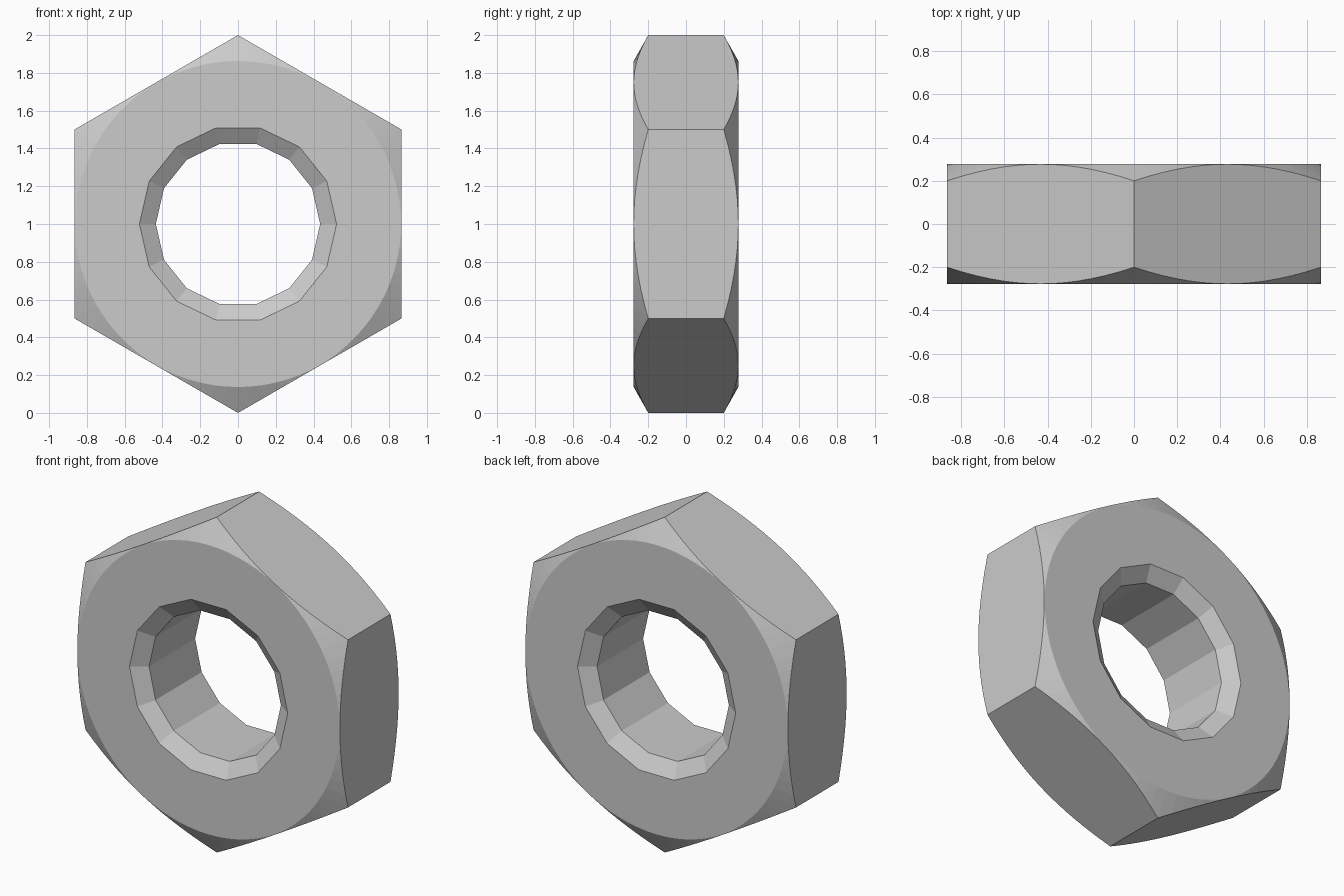
import bpy, bmesh
from math import pi, cos, sin, tau

if "Cube" in bpy.data.objects:
    bpy.data.objects.remove(bpy.data.objects["Cube"])

SEGS = 84                      # divisible by 6 (hexagon) and 14 (bore)
HALF, CORNER_Y = 0.277, 0.2    # half thickness at face / at hex corners
APOTHEM = cos(pi / 6)


def polygon_radius(angle, sides, radius, start):
    """Distance from centre to the edge of a regular polygon."""
    step = tau / sides
    return radius * cos(step / 2) / cos((angle - start) % step - step / 2)


def bore(radius):
    return lambda a: polygon_radius(a, 14, radius, 0)


def hexagon(a):
    return polygon_radius(a, 6, 1.0, pi / 6)


def chamfer_y(a):
    # Conical chamfer cutting the hexagon corners
    return HALF - (hexagon(a) - APOTHEM) * (HALF - CORNER_Y) / (1 - APOTHEM)


# Half section from bore to rim: (radius, y) as functions of angle
half = [
    (bore(0.435), lambda a: HALF - 0.06),      # bore wall
    (bore(0.522), lambda a: HALF),             # bore countersink
    (lambda a: 0.863, lambda a: HALF),         # round bearing face
    (hexagon, chamfer_y),                      # chamfered hexagon rim
]
section = [(r, y, -1) for r, y in half] + [(r, y, 1) for r, y in reversed(half)]

# Hexagonal nut: closed loft of rings around the y axis
bm = bmesh.new()
rings = []
for r, y, side in section:
    angles = [tau * i / SEGS for i in range(SEGS)]
    rings.append([bm.verts.new((r(a) * cos(a), side * y(a), 1 + r(a) * sin(a)))
                  for a in angles])
for k, ring in enumerate(rings):
    nxt = rings[(k + 1) % len(rings)]
    for i in range(SEGS):
        j = (i + 1) % SEGS
        bm.faces.new((ring[i], ring[j], nxt[j], nxt[i]))
bmesh.ops.recalc_face_normals(bm, faces=bm.faces)

mesh = bpy.data.meshes.new("hex_nut")
bm.to_mesh(mesh)
bm.free()
bpy.context.collection.objects.link(bpy.data.objects.new("hex_nut", mesh))
